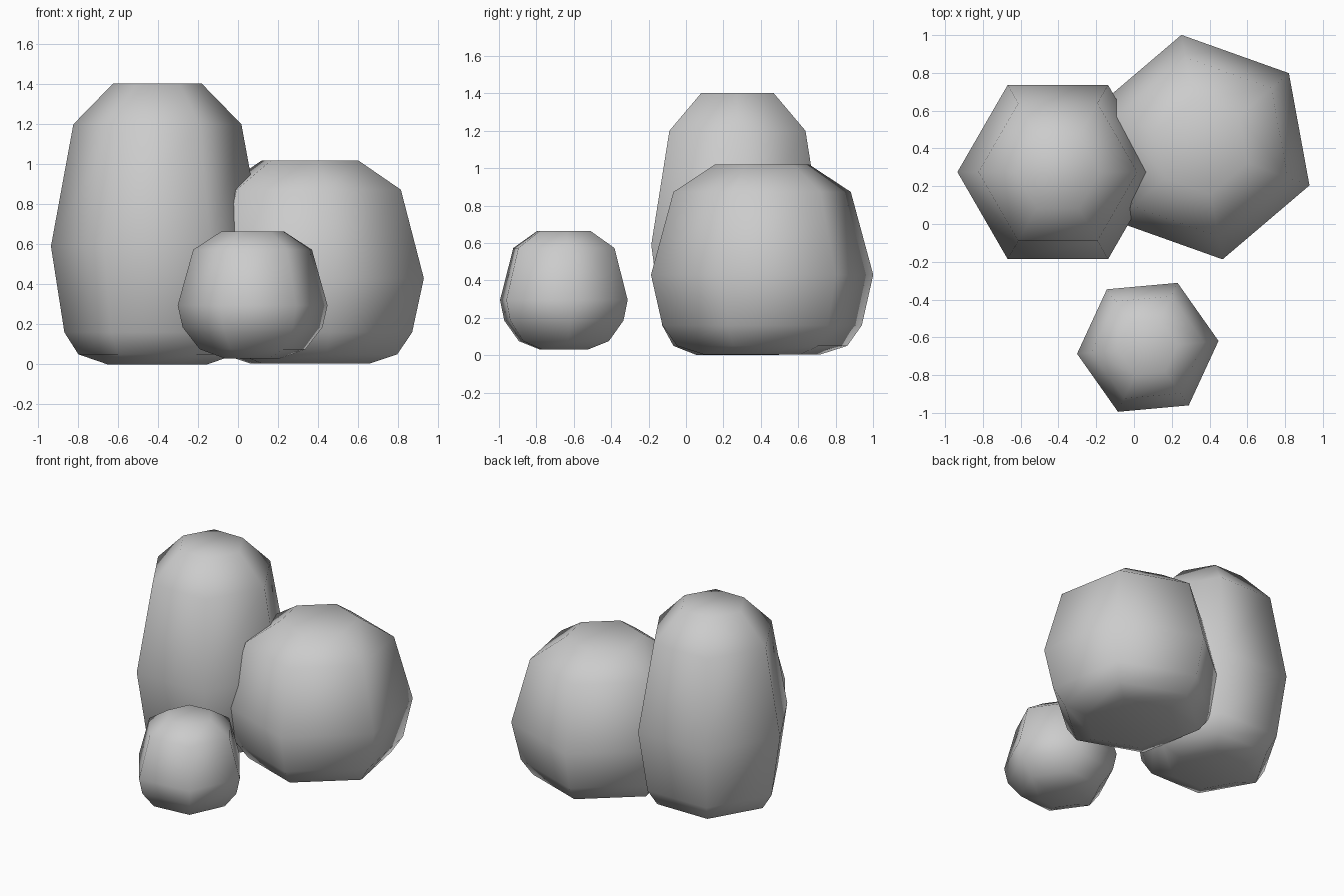
import bpy, bmesh
from math import cos, sin, radians, tau

if "Cube" in bpy.data.objects:
    bpy.data.objects.remove(bpy.data.objects["Cube"])

SIDES = 6


def rock(name, centre, turn, rings):
    """Six-sided boulder lofted through (radius, height) rings, capped at both ends."""
    bm = bmesh.new()
    loops = []
    for r, z in rings:
        angles = [radians(turn) + tau * i / SIDES for i in range(SIDES)]
        loops.append([bm.verts.new((r * cos(a), r * sin(a), z)) for a in angles])
    for low, high in zip(loops, loops[1:]):
        for i in range(SIDES):
            j = (i + 1) % SIDES
            bm.faces.new((low[i], low[j], high[j], high[i]))
    bm.faces.new(loops[0][::-1])
    bm.faces.new(loops[-1])
    for f in bm.faces:
        f.smooth = True
    mesh = bpy.data.meshes.new(name)
    bm.to_mesh(mesh)
    bm.free()
    obj = bpy.data.objects.new(name, mesh)
    obj.location = (*centre, 0)
    bpy.context.collection.objects.link(obj)
    return obj


# Tall rock at the back left
rock("tall_rock", (-0.403, 0.275), 0,
     [(0.25, 0), (0.395, 0.05), (0.465, 0.16), (0.532, 0.59), (0.42, 1.2), (0.222, 1.403)])

# Wide rock at the back right
rock("wide_rock", (0.36, 0.407), 40.4,
     [(0.32, 0.005), (0.463, 0.05), (0.542, 0.16), (0.604, 0.43), (0.482, 0.873), (0.255, 1.02)])

# Small rock in front
rock("small_rock", (0.073, -0.653), 5.2,
     [(0.14, 0.03), (0.265, 0.075), (0.351, 0.185), (0.376, 0.295), (0.298, 0.573), (0.159, 0.663)])
